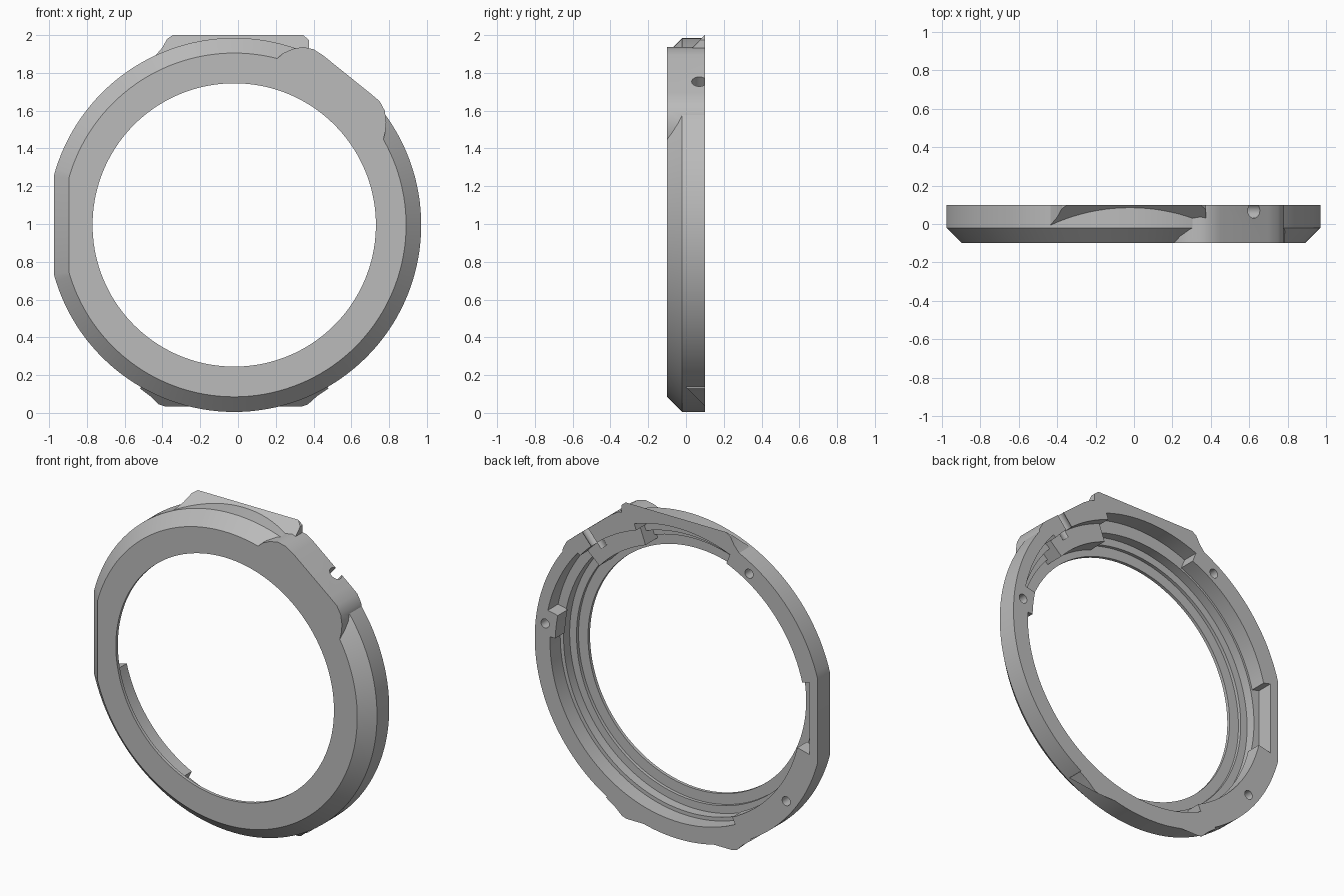
import bpy, bmesh
from math import cos, sin, radians, pi
from mathutils import Vector, Matrix

if "Cube" in bpy.data.objects:
    bpy.data.objects.remove(bpy.data.objects["Cube"])

CX, CZ = -0.02, 0.995           # ring axis
FRONT, BACK = -0.1, 0.1
SEG = 144

grey = bpy.data.materials.new("satin_grey")
grey.use_nodes = True
colour = (0.5, 0.5, 0.5, 1)
grey.diffuse_color = colour
grey.node_tree.nodes["Principled BSDF"].inputs["Base Color"].default_value = colour


def polar(r, deg):
    return CX + r * cos(radians(deg)), CZ + r * sin(radians(deg))


def finish(bm, name):
    bmesh.ops.recalc_face_normals(bm, faces=bm.faces)
    mesh = bpy.data.meshes.new(name)
    bm.to_mesh(mesh)
    bm.free()
    mesh.materials.append(grey)
    ob = bpy.data.objects.new(name, mesh)
    bpy.context.collection.objects.link(ob)
    return ob


def slice_off(bm, point, normal):
    """Remove everything on the normal side of a plane and cap it."""
    cut = bmesh.ops.bisect_plane(bm, geom=bm.verts[:] + bm.edges[:] + bm.faces[:],
                                 plane_co=point, plane_no=normal, clear_outer=True)
    edges = [e for e in cut["geom_cut"] if isinstance(e, bmesh.types.BMEdge)]
    bmesh.ops.holes_fill(bm, edges=edges)


def prism(name, outline, y0, y1, plane=None):
    """Extrude an (x, z) outline from y0 to y1."""
    bm = bmesh.new()
    face = bm.faces.new([bm.verts.new((x, y0, z)) for x, z in outline])
    grown = bmesh.ops.extrude_face_region(bm, geom=[face])["geom"]
    bmesh.ops.translate(bm, vec=(0, y1 - y0, 0),
                        verts=[v for v in grown if isinstance(v, bmesh.types.BMVert)])
    if plane:
        slice_off(bm, *plane)
    return finish(bm, name)


def disc(name, profile):
    """Solid turned about the ring axis from (radius, y) steps."""
    bm = bmesh.new()
    rings = [[bm.verts.new((x, y, z)) for x, z in
              (polar(r, 360 * i / SEG) for i in range(SEG))] for r, y in profile]
    for a, b in zip(rings, rings[1:]):
        for i in range(SEG):
            j = (i + 1) % SEG
            bm.faces.new((a[i], a[j], b[j], b[i]))
    bm.faces.new(rings[0])
    bm.faces.new(rings[-1])
    return bm


def rod(name, start, end, radius):
    start, end = Vector(start), Vector(end)
    axis = end - start
    turn = axis.to_track_quat('Z', 'Y').to_matrix().to_4x4()
    bm = bmesh.new()
    bmesh.ops.create_cone(bm, cap_ends=True, segments=32, radius1=radius, radius2=radius,
                          depth=axis.length,
                          matrix=Matrix.Translation((start + end) / 2) @ turn)
    return finish(bm, name)


def combine(base, tool, operation):
    mod = base.modifiers.new("join", 'BOOLEAN')
    mod.operation, mod.solver, mod.object = operation, 'EXACT', tool
    dg = bpy.context.evaluated_depsgraph_get()
    mesh = bpy.data.meshes.new_from_object(base.evaluated_get(dg))
    base.modifiers.clear()
    base.data = mesh
    bpy.data.objects.remove(tool)


# Chamfered body with one flat side
bm = disc("body", [(0.91, FRONT), (0.99, -0.02), (0.99, BACK)])
slice_off(bm, (-0.975, 0, CZ), (-1, 0, 0))
slice_off(bm, (-0.975, -0.02, CZ), (-1, -1, 0))
ring = finish(bm, "bezel_ring")

# Sloped top and bottom pads, and the corner lug
top = [(-0.47, 1.85), (-0.43, 1.9), (-0.4, 1.935), (-0.375, 1.98), (-0.345, 2.0),
       (0.345, 2.0), (0.375, 1.975), (0.375, 1.8), (-0.4, 1.8)]
bottom = [(-0.52, 0.13), (-0.46, 0.085), (-0.42, 0.045), (-0.39, 0.035), (0.34, 0.035),
          (0.37, 0.045), (0.42, 0.09), (0.48, 0.13), (0.4, 0.22), (-0.4, 0.22)]
lug = [(0.2, 1.87), (0.24, 1.905), (0.29, 1.927), (0.345, 1.937), (0.4, 1.925),
       (0.45, 1.893), (0.7, 1.692), (0.75, 1.65), (0.777, 1.6), (0.785, 1.54),
       (0.78, 1.49), (0.765, 1.43), (0.6, 1.45), (0.25, 1.75)]
combine(ring, prism("top_pad", top, -0.01, BACK, ((0, 0, 1.9), (0, -1, 1))), 'UNION')
combine(ring, prism("bottom_pad", bottom, -0.01, BACK, ((0, 0, 0.135), (0, -1, -1))), 'UNION')
combine(ring, prism("corner_lug", lug, FRONT, BACK), 'UNION')

# Stepped opening behind the thin front lip
opening = disc("opening", [(0.75, -0.2), (0.75, -0.08), (0.815, -0.08), (0.815, -0.06),
                           (0.862, -0.06), (0.862, 0.005), (0.83, 0.005), (0.83, 0.2)])
combine(ring, finish(opening, "opening"), 'DIFFERENCE')

# Rear pocket whose wall steps in and out around the ring
walls = [(2, 12, 0.85), (12, 41, 0.92), (41, 71, 0.9), (71, 112, 0.94),
         (112, 166, 0.875), (166, 194, None), (194, 244, 0.84), (244, 362, 0.885)]
pocket = []
for a0, a1, r in walls:
    steps = max(4, int((a1 - a0) / 2.5))
    for i in range(steps + 1):
        a = a0 + (a1 - a0) * i / steps
        pocket.append(polar(r or -0.9 / cos(radians(a)), a))
combine(ring, prism("rear_pocket", pocket, 0.0, 0.2), 'DIFFERENCE')

# Inner block behind the lug
angles = [42 + 2 * i for i in range(15)]
block = [polar(0.79, a) for a in angles] + [polar(0.93, a) for a in reversed(angles)]
combine(ring, prism("lug_block", block, -0.09, 0.04), 'UNION')

# Radial slot in the lug and blind screw holes in the back
x0, z0 = polar(0.86, 49.7)
x1, z1 = polar(1.1, 49.7)
combine(ring, rod("lug_slot", (x0, 0.07, z0), (x1, 0.07, z1), 0.04), 'DIFFERENCE')
for angle in (6.5, 121.5, 217):
    x, z = polar(0.925, angle)
    combine(ring, rod("screw_hole", (x, 0.0, z), (x, 0.15, z), 0.028), 'DIFFERENCE')

bpy.ops.object.select_all(action='DESELECT')
ring.select_set(True)
bpy.context.view_layer.objects.active = ring
bpy.ops.object.shade_smooth_by_angle(angle=radians(25))
